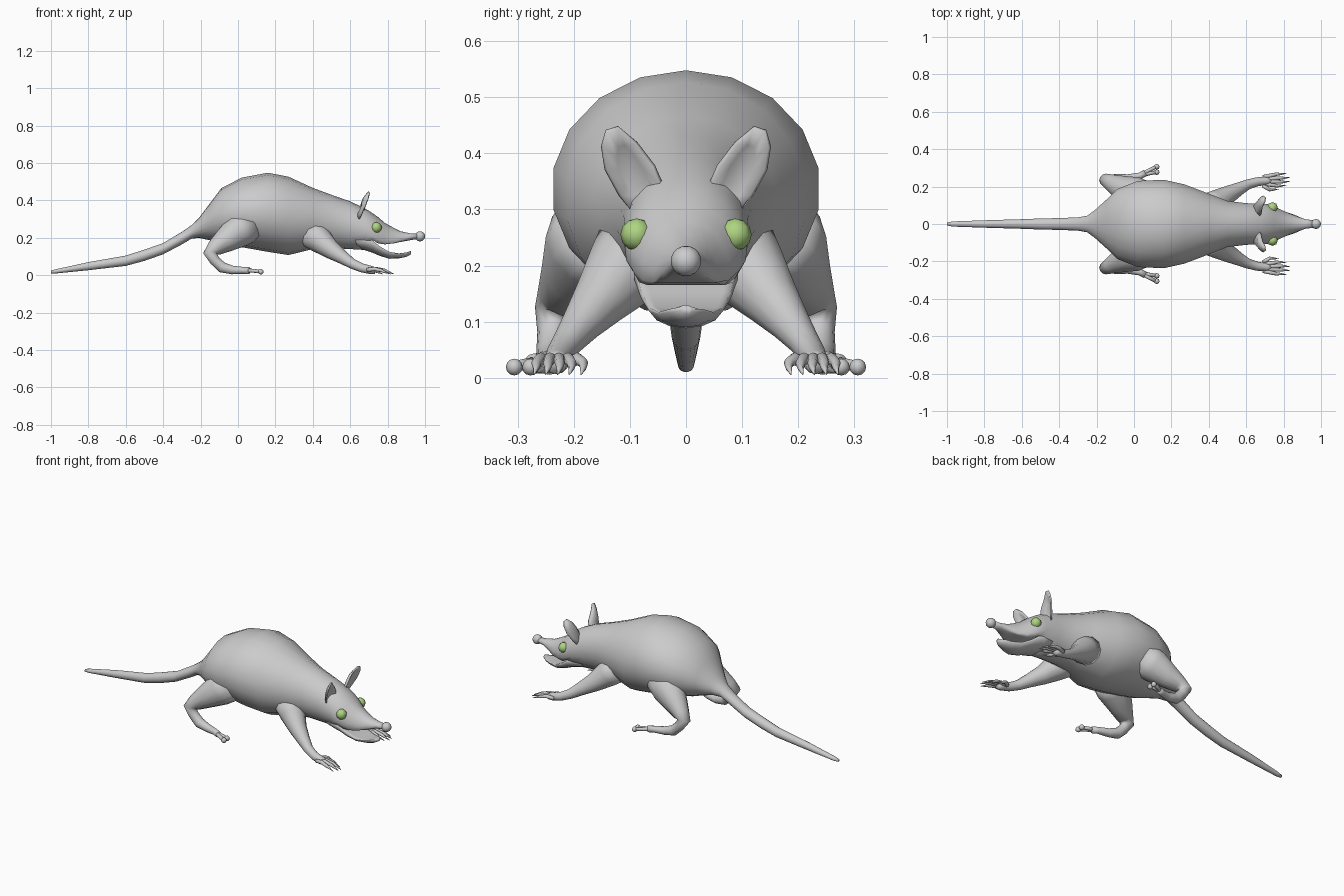
import bpy, bmesh
from math import sin, cos, pi
from mathutils import Vector

cube = bpy.data.objects.get("Cube")
if cube:
    bpy.data.objects.remove(cube)


def material(name, rgb):
    m = bpy.data.materials.new(name)
    m.use_nodes = True
    m.diffuse_color = (*rgb, 1)
    m.node_tree.nodes["Principled BSDF"].inputs["Base Color"].default_value = (*rgb, 1)
    return m


GREY = material("grey hide", (0.6, 0.6, 0.6))
GREEN = material("green eye", (0.42, 0.66, 0.22))


def finish(bm, name, mat, mirror=False):
    """Turn the bmesh into a smooth object, mirrored to the other side if asked."""
    bmesh.ops.recalc_face_normals(bm, faces=bm.faces)
    for f in bm.faces:
        f.smooth = True
    me = bpy.data.meshes.new(name)
    bm.to_mesh(me)
    bm.free()
    me.materials.append(mat)
    ob = bpy.data.objects.new(name, me)
    bpy.context.collection.objects.link(ob)
    if mirror:
        mod = ob.modifiers.new("Mirror", 'MIRROR')
        mod.use_axis = (False, True, False)
    return ob


def bridge(bm, rings):
    """Join a list of point rings into a closed skin."""
    rows = [[bm.verts.new(p) for p in ring] for ring in rings]
    n = len(rows[0])
    for a, b in zip(rows, rows[1:]):
        for i in range(n):
            j = (i + 1) % n
            bm.faces.new((a[i], a[j], b[j], b[i]))
    bm.faces.new(rows[0])
    bm.faces.new(rows[-1][::-1])


def upright_loft(name, stations, sides=18):
    """Stations are x, top, bottom, half width and optional flat floor and ceiling."""
    rings = []
    for x, top, bottom, w, *flat in stations:
        low, high = (flat + [-9, 9])[:2] if len(flat) != 1 else (flat[0], 9)
        mid, h = (top + bottom) / 2, (top - bottom) / 2
        angles = [2 * pi * i / sides for i in range(sides)]
        rings.append([(x, w * sin(a), min(high, max(low, mid + h * cos(a)))) for a in angles])
    bm = bmesh.new()
    bridge(bm, rings)
    return finish(bm, name, GREY)


def tube(bm, path, sides=10):
    """Path points are x, y, z and radius; rings face along the path."""
    pts = [Vector(p[:3]) for p in path]
    rings = []
    for i, p in enumerate(pts):
        t = (pts[min(i + 1, len(pts) - 1)] - pts[max(i - 1, 0)]).normalized()
        u = t.cross(Vector((0, 1, 0))).normalized()
        v = t.cross(u)
        r = path[i][3]
        rings.append([p + r * (cos(2 * pi * k / sides) * u + sin(2 * pi * k / sides) * v)
                      for k in range(sides)])
    bridge(bm, rings)


def ball(bm, centre, r, u=10, v=8):
    made = bmesh.ops.create_uvsphere(bm, u_segments=u, v_segments=v, radius=r)
    bmesh.ops.translate(bm, verts=made["verts"], vec=centre)


# Tail, trunk and upper head as one skin
upright_loft("body", [
    (-1.0, .025, .01, .008), (-.97, .033, .01, .014), (-.8, .07, .027, .02),
    (-.6, .105, .05, .026), (-.5, .137, .077, .03), (-.4, .172, .112, .032),
    (-.3, .232, .165, .036), (-.25, .267, .195, .045), (-.21, .305, .2, .075),
    (-.15, .385, .187, .13), (-.09, .465, .17, .19), (.02, .522, .15, .234),
    (.16, .548, .125, .24), (.27, .527, .108, .215), (.4, .467, .14, .165),
    (.5, .43, .145, .125), (.6, .395, .14, .113), (.68, .357, .135, .11),
    (.715, .335, .12, .108, .19), (.75, .31, .11, .097, .17), (.785, .28, .1, .078, .165),
    (.83, .255, .11, .058, .17), (.87, .235, .155, .042, .178), (.92, .224, .187, .025),
    (.965, .222, .195, .02)])

# Open lower jaw
upright_loft("lower_jaw", [
    (.62, .25, .15, .09), (.68, .24, .133, .095, 0, .2), (.72, .23, .12, .09, 0, .185),
    (.76, .2, .103, .082, 0, .153), (.81, .165, .088, .067, 0, .125),
    (.86, .15, .09, .05, 0, .117), (.9, .145, .098, .032, 0, .122),
    (.925, .13, .112, .012)], 14)

# Nose tip
bm = bmesh.new()
ball(bm, (.973, 0, .208), .027, 12, 10)
finish(bm, "nose", GREY)

# Eyes
bm = bmesh.new()
ball(bm, (.74, .088, .255), .029, 8, 6)
finish(bm, "eyes", GREEN, True)

# Cupped ears
outline = [(.045, .312), (.045, .342), (.06, .375), (.09, .415), (.12, .444),
           (.14, .438), (.147, .41), (.14, .37), (.115, .325), (.095, .295)]
bm = bmesh.new()


def ear_point(y, z, cup):
    return bm.verts.new((.65 + .32 * (z - .3) + .25 * abs(y - .095) - cup, y, z))


rim = [ear_point(y, z, 0) for y, z in outline]
inner = [ear_point(.097 + .55 * (y - .097), .37 + .6 * (z - .37), .012) for y, z in outline]
for i in range(len(rim)):
    j = (i + 1) % len(rim)
    bm.faces.new((rim[i], rim[j], inner[j], inner[i]))
bm.faces.new(inner)
ears = finish(bm, "ears", GREY, True)
shell = ears.modifiers.new("Shell", 'SOLIDIFY')
shell.thickness = .008

# Hind legs with long two-toed feet
bm = bmesh.new()
tube(bm, [(.06, .14, .27, .09), (0, .165, .235, .09), (-.07, .195, .185, .066),
          (-.125, .222, .145, .045), (-.15, .234, .118, .036), (-.125, .237, .08, .028),
          (-.085, .238, .042, .029), (-.03, .243, .028, .023), (.03, .257, .026, .018),
          (.06, .272, .025, .018)], 12)
for y in (.277, .306):
    tube(bm, [(.035, .26, .026, .013), (.08, .27 + (y - .277) * .6, .024, .01), (.12, y, .02, .01)], 8)
    ball(bm, (.122, y, .019), .015, 8, 6)
finish(bm, "hind_legs", GREY, True)

# Front legs with clawed hands
bm = bmesh.new()
tube(bm, [(.39, .08, .23, .085), (.44, .115, .185, .07), (.5, .155, .135, .05),
          (.56, .187, .095, .036), (.61, .212, .062, .027), (.66, .226, .04, .024),
          (.71, .231, .028, .022), (.735, .231, .024, .018)], 12)
for k, reach in enumerate((.725, .765, .785, .785, .765)):
    y = .183 + .021 * k
    root = .231 + .55 * (y - .231)
    tube(bm, [(.69, root, .028, .011), ((.69 + reach) / 2, (root + y) / 2, .034, .011),
              (reach, y, .026, .009), (reach + .018, y, .018, .006),
              (reach + .05, y + .004, .006, .001)], 8)
finish(bm, "front_legs", GREY, True)
